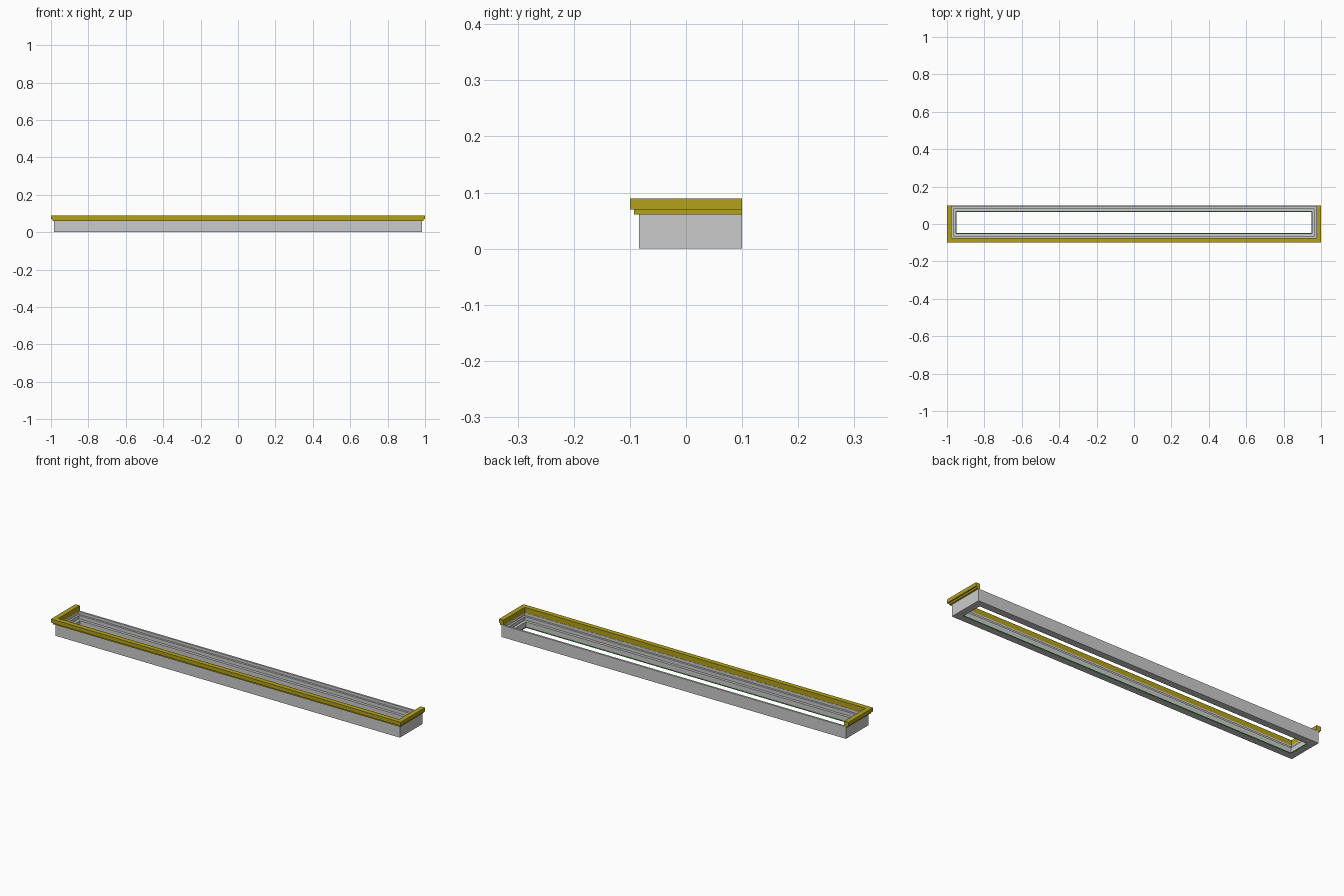
import bpy, bmesh

if "Cube" in bpy.data.objects:
    bpy.data.objects.remove(bpy.data.objects["Cube"])

def material(name, color):
    m = bpy.data.materials.new(name)
    m.diffuse_color = color
    m.use_nodes = True
    m.node_tree.nodes["Principled BSDF"].inputs["Base Color"].default_value = m.diffuse_color
    return m

def finish(name, bm, mat=None):
    bmesh.ops.recalc_face_normals(bm, faces=bm.faces)
    me = bpy.data.meshes.new(name)
    bm.to_mesh(me)
    bm.free()
    ob = bpy.data.objects.new(name, me)
    bpy.context.collection.objects.link(ob)
    if mat:
        me.materials.append(mat)
    return ob

def sweep(name, corners, profile, closed, mat=None):
    """Carry an (inset, z) cross-section round mitred corners (x, y, inset dir)."""
    bm = bmesh.new()
    rows = [[bm.verts.new((x + dx * d, y + dy * d, z)) for d, z in profile]
            for x, y, dx, dy in corners]
    n, m = len(rows), len(profile)
    for i in range(n if closed else n - 1):
        a, b = rows[i], rows[(i + 1) % n]
        for j in range(m):
            k = (j + 1) % m
            bm.faces.new((a[j], b[j], b[k], a[k]))
    if not closed:
        bm.faces.new(rows[0])
        bm.faces.new(rows[-1])
    return finish(name, bm, mat)

yellow = material("yellow", (0.45, 0.36, 0.01, 1))
green = material("green", (0.05, 0.4, 0.05, 1))

# Rectangular channel body with stepped seat inside
X, Y0, Y1 = 0.985, -0.084, 0.10
ring = [(-X, Y0, 1, 1), (X, Y0, -1, 1), (X, Y1, -1, -1), (-X, Y1, 1, -1)]
sweep("frame_body", ring,
      [(0, 0), (0.034, 0), (0.034, 0.03), (0.02, 0.03), (0.02, 0.048),
       (0.01, 0.048), (0.01, 0.062), (0, 0.062)], True)

# Yellow stepped lip round the front and both ends, open at the back
lip = [(-1, 0.10, 1, 0), (-1, -0.10, 1, 1), (1, -0.10, -1, 1), (1, 0.10, -1, 0)]
sweep("trim_lip", lip,
      [(0, 0.07), (0.007, 0.07), (0.007, 0.061), (0.025, 0.061),
       (0.025, 0.089), (0, 0.089)], False, yellow)

# Thin green lining round the opening
inner = [(x + dx * 0.034, y + dy * 0.034, dx, dy) for x, y, dx, dy in ring]
sweep("opening_lining", inner,
      [(0, 0.001), (0.003, 0.001), (0.003, 0.004), (0, 0.004)], True, green)
